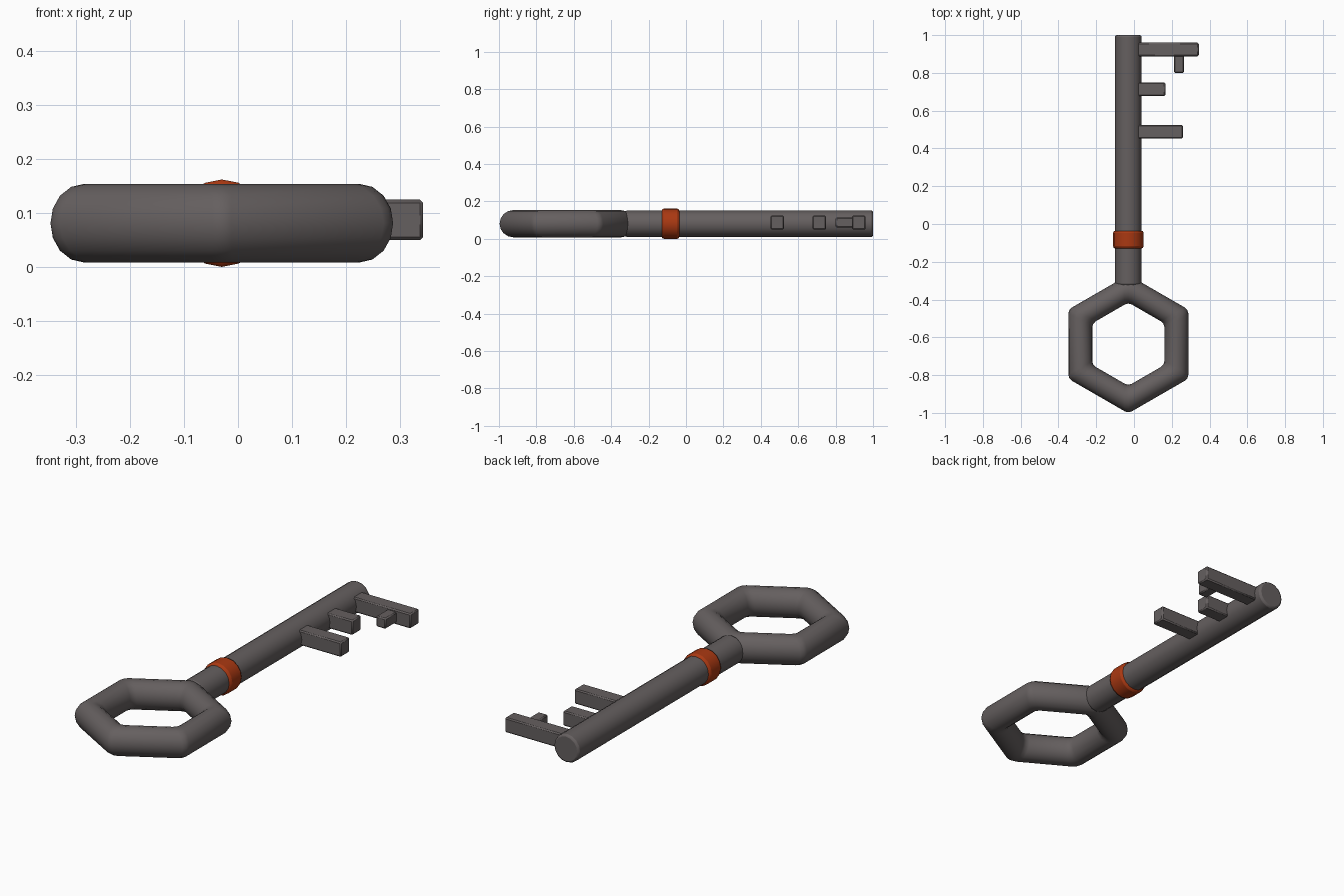
import bpy, bmesh
from math import radians, pi, sin, cos
from mathutils import Matrix, Vector

if "Cube" in bpy.data.objects:
    bpy.data.objects.remove(bpy.data.objects["Cube"])

CX, CZ = -0.03, 0.081      # key axis
SIDES = 16


def material(name, rgb):
    m = bpy.data.materials.new(name)
    m.diffuse_color = (*rgb, 1)
    m.use_nodes = True
    m.node_tree.nodes["Principled BSDF"].inputs["Base Color"].default_value = m.diffuse_color
    return m


iron = material("dark_iron", (0.13, 0.115, 0.115))
copper = material("copper_red", (0.40, 0.04, 0.006))


def finish(bm, name, mat, bevel=0, segments=2):
    bmesh.ops.recalc_face_normals(bm, faces=bm.faces)
    me = bpy.data.meshes.new(name)
    bm.to_mesh(me)
    bm.free()
    ob = bpy.data.objects.new(name, me)
    bpy.context.collection.objects.link(ob)
    me.materials.append(mat)
    if bevel:
        mod = ob.modifiers.new("bevel", 'BEVEL')
        mod.width, mod.segments = bevel, segments
        mod.limit_method, mod.angle_limit = 'ANGLE', radians(40)
    bpy.ops.object.select_all(action='DESELECT')
    ob.select_set(True)
    bpy.context.view_layer.objects.active = ob
    bpy.ops.object.shade_smooth_by_angle(angle=radians(35))
    return ob


def rod(name, y0, y1, radius, mat, bevel):
    bm = bmesh.new()
    place = Matrix.Translation((CX, (y0 + y1) / 2, CZ)) @ Matrix.Rotation(pi / 2, 4, 'X')
    bmesh.ops.create_cone(bm, cap_ends=True, segments=SIDES, radius1=radius,
                          radius2=radius, depth=y1 - y0, matrix=place)
    return finish(bm, name, mat, bevel)


def block(name, x0, x1, y0, y1, height):
    bm = bmesh.new()
    place = (Matrix.Translation(((x0 + x1) / 2, (y0 + y1) / 2, 0.087))
             @ Matrix.Diagonal((x1 - x0, y1 - y0, height, 1)))
    bmesh.ops.create_cube(bm, size=1, matrix=place)
    return finish(bm, name, iron, 0.006, 1)


# Hexagonal bow: six-segment torus with softened corners
bm = bmesh.new()
R, r, cy = 0.2935, 0.073, -0.636
loops = []
for i in range(6):
    a = radians(30 + 60 * i)
    loop = []
    for j in range(SIDES):
        t = 2 * pi * j / SIDES
        d = R + r * cos(t)
        loop.append(bm.verts.new((CX + d * cos(a), cy + d * sin(a), CZ + r * sin(t))))
    loops.append(loop)
for i in range(6):
    p, q = loops[i], loops[(i + 1) % 6]
    for j in range(SIDES):
        k = (j + 1) % SIDES
        bm.faces.new((p[j], q[j], q[k], p[k]))
corners = [bm.edges.get((lp[j], lp[(j + 1) % SIDES])) for lp in loops for j in range(SIDES)]
bmesh.ops.bevel(bm, geom=corners, offset=0.02, segments=2, profile=0.5, affect='EDGES')
finish(bm, "bow", iron)

# Shaft and collar
rod("shaft", -0.325, 1.0, 0.071, iron, 0.01)
rod("collar", -0.131, -0.034, 0.081, copper, 0.014)

# Teeth
block("tooth_long", -0.02, 0.343, 0.888, 0.960, 0.075)
block("tooth_short", -0.02, 0.166, 0.677, 0.749, 0.075)
block("tooth_middle", -0.02, 0.259, 0.452, 0.524, 0.075)
block("tooth_spur", 0.211, 0.265, 0.80, 0.90, 0.054)
